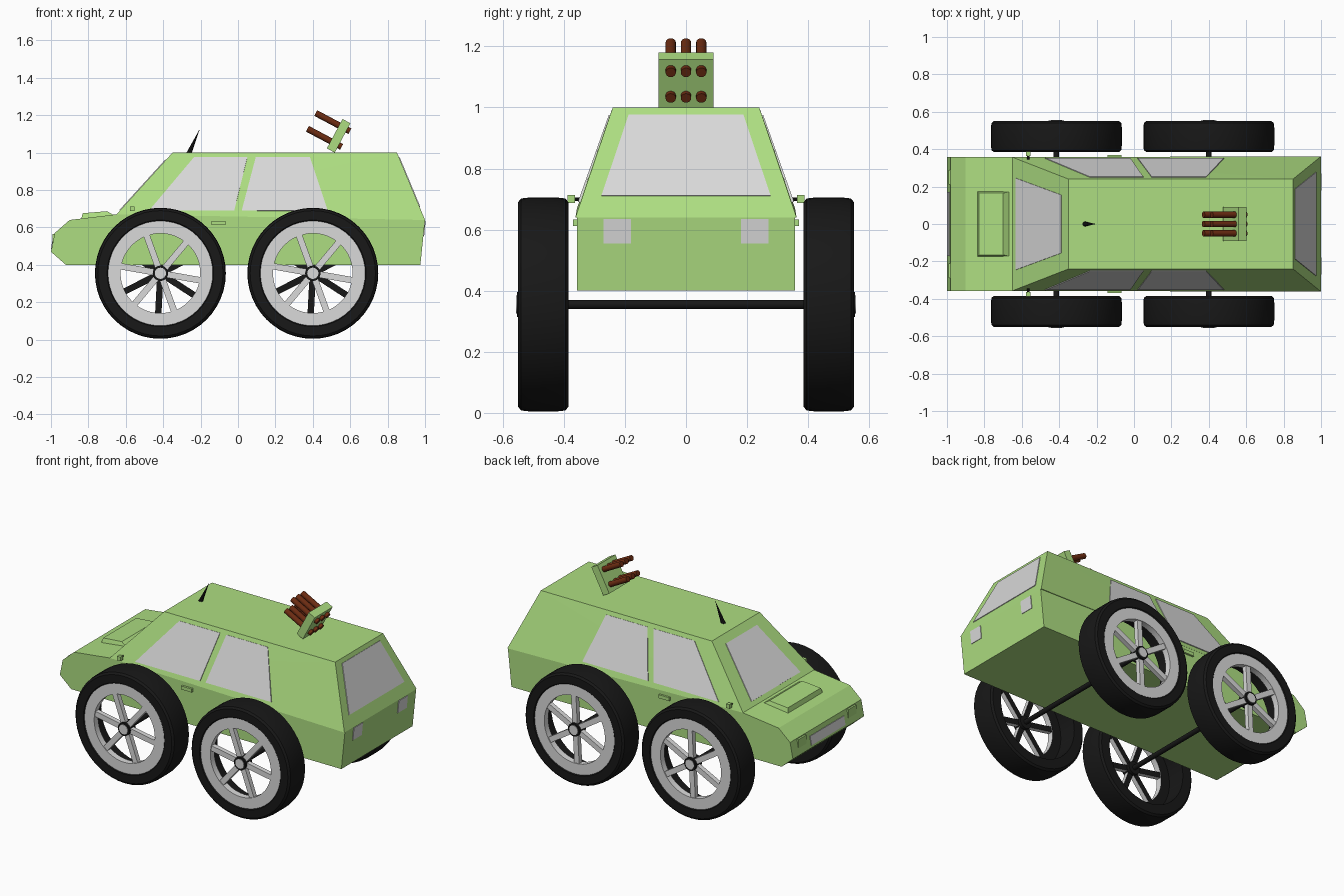
import bpy, bmesh, math
from mathutils import Vector, Matrix

old = bpy.data.objects.get("Cube")
if old:
    bpy.data.objects.remove(old)


def material(name, r, g, b):
    m = bpy.data.materials.new(name)
    m.use_nodes = True
    m.diffuse_color = (r, g, b, 1)
    m.node_tree.nodes["Principled BSDF"].inputs["Base Color"].default_value = (r, g, b, 1)
    return m


green = material("pale green", 0.42, 0.73, 0.22)
grey = material("light grey", 0.70, 0.70, 0.70)
black = material("tyre black", 0.009, 0.009, 0.009)
brown = material("rust brown", 0.15, 0.025, 0.006)


def finish(name, bm, *mats, smooth=False):
    bmesh.ops.recalc_face_normals(bm, faces=bm.faces)
    me = bpy.data.meshes.new(name)
    bm.to_mesh(me)
    bm.free()
    ob = bpy.data.objects.new(name, me)
    bpy.context.collection.objects.link(ob)
    for m in mats:
        me.materials.append(m)
    if smooth:
        bpy.ops.object.select_all(action='DESELECT')
        ob.select_set(True)
        bpy.context.view_layer.objects.active = ob
        bpy.ops.object.shade_smooth_by_angle(angle=math.radians(35))
    return ob


def hull(name, pts, mat):
    # solid from points, mirrored in y
    bm = bmesh.new()
    for x, y, z in pts:
        for s in (-1, 1):
            bm.verts.new((x, s * y, z))
    bmesh.ops.convex_hull(bm, input=bm.verts)
    bmesh.ops.dissolve_limit(bm, angle_limit=0.01, verts=bm.verts, edges=bm.edges)
    return finish(name, bm, mat)


def plate(name, pts, mat, half=0.004):
    pts = [Vector(p) for p in pts]
    n = (pts[1] - pts[0]).cross(pts[2] - pts[0]).normalized() * half
    bm = bmesh.new()
    lo = [bm.verts.new(p - n) for p in pts]
    hi = [bm.verts.new(p + n) for p in pts]
    bm.faces.new(lo)
    bm.faces.new(hi)
    for i in range(len(pts)):
        j = (i + 1) % len(pts)
        bm.faces.new((lo[i], lo[j], hi[j], hi[i]))
    return finish(name, bm, mat)


def box(name, centre, size, mat, rot=None):
    bm = bmesh.new()
    m = Matrix.Translation(centre) @ (rot or Matrix()) @ Matrix.Diagonal((*size, 1))
    bmesh.ops.create_cube(bm, size=1, matrix=m)
    return finish(name, bm, mat)


def rod(name, a, b, r1, r2, mat, seg=16):
    a, b = Vector(a), Vector(b)
    d = b - a
    bm = bmesh.new()
    m = Matrix.Translation((a + b) / 2) @ d.to_track_quat('Z', 'Y').to_matrix().to_4x4()
    bmesh.ops.create_cone(bm, cap_ends=True, segments=seg, radius1=r1, radius2=r2,
                          depth=d.length, matrix=m)
    return finish(name, bm, mat, smooth=True)


def ring(bm, profile, x, z, side, seg=48):
    # closed (radius, y) profile turned about the wheel axis
    vs = [bm.verts.new((x + r, side * y, z)) for r, y in profile]
    es = [bm.edges.new((vs[i], vs[(i + 1) % len(vs)])) for i in range(len(vs))]
    bmesh.ops.spin(bm, geom=vs + es, cent=(x, 0, z), axis=(0, 1, 0),
                   angle=math.tau, steps=seg, use_merge=True)
    bmesh.ops.remove_doubles(bm, verts=bm.verts, dist=0.0005)


# Body: lower hull with nose, then tapering cabin
W = 0.357
nose = [(-0.92, 0.4), (-1, 0.47), (-0.98, 0.57), (-0.9, 0.64), (-0.65, 0.67)]
hull("lower_body", [(x, W, z) for x, z in nose + [(1, 0.64), (0.975, 0.4)]], green)
hull("cabin", [(-0.35, 0.24, 1), (0.85, 0.24, 1), (-0.65, W, 0.67), (1, 0.362, 0.64)], green)
hull("hood_scoop", [(-0.84, 0.175, 0.64), (-0.83, 0.165, 0.676), (-0.7, 0.165, 0.687),
                    (-0.655, 0.175, 0.66)], green)

# Windows
def side_y(z):
    return W - (z - 0.67) * (W - 0.24) / 0.33


panes = {"front_window": [(-0.475, 0.69), (-0.235, 0.975), (0.05, 0.975), (-0.02, 0.69)],
         "rear_window": [(0.02, 0.69), (0.095, 0.975), (0.385, 0.975), (0.48, 0.69)]}
for s, tag in ((-1, "right"), (1, "left")):
    for name, pts in panes.items():
        plate(f"{name}_{tag}", [(x, s * side_y(z), z) for x, z in pts], grey)


def end_pane(name, x_of_z, z0, y0, z1, y1, mat=grey):
    plate(name, [(x_of_z(z0), -y0, z0), (x_of_z(z0), y0, z0),
                 (x_of_z(z1), y1, z1), (x_of_z(z1), -y1, z1)], mat)


end_pane("windscreen", lambda z: -0.65 + (z - 0.67) / 1.1, 0.692, 0.245, 0.96, 0.155)
end_pane("back_window", lambda z: 1 - (z - 0.64) / 2.4, 0.71, 0.277, 0.975, 0.188)
end_pane("front_plate", lambda z: -1 + (z - 0.47) / 5, 0.485, 0.17, 0.54, 0.17)

# Axles and wheels
for x, end in ((-0.415, "front"), (0.40, "rear")):
    rod(f"{end}_axle", (x, -0.54, 0.355), (x, 0.54, 0.355), 0.015, 0.015, black)
    for s, tag in ((-1, "right"), (1, "left")):
        bm = bmesh.new()
        ring(bm, [(0.275, 0.385), (0.335, 0.385), (0.347, 0.395), (0.35, 0.42), (0.35, 0.515),
                  (0.347, 0.54), (0.335, 0.55), (0.285, 0.55), (0.275, 0.54)], x, 0.355, s)
        finish(f"{end}_{tag}_tyre", bm, black, smooth=True)
        bm = bmesh.new()
        ring(bm, [(0.213, 0.505), (0.287, 0.505), (0.287, 0.545), (0.213, 0.545)], x, 0.355, s)
        for k in range(6):
            a = math.radians((50 if s < 0 else 27) + 60 * k)
            m = (Matrix.Translation((x, s * 0.525, 0.355)) @ Matrix.Rotation(-a, 4, 'Y')
                 @ Matrix.Translation((0.125, 0, 0)) @ Matrix.Diagonal((0.19, 0.03, 0.034, 1)))
            bmesh.ops.create_cube(bm, size=1, matrix=m)
        bmesh.ops.recalc_face_normals(bm, faces=bm.faces)
        for f in bm.faces:
            f.material_index = int(f.normal.y * s < -0.5)
        finish(f"{end}_{tag}_rim", bm, grey, black, smooth=True)
        rod(f"{end}_{tag}_hub", (x, s * 0.49, 0.355), (x, s * 0.553, 0.355), 0.041, 0.041, black, 24)
        rod(f"{end}_{tag}_hub_cap", (x, s * 0.55, 0.355), (x, s * 0.556, 0.355), 0.03, 0.03, grey, 24)

# Mirrors, handles, lamps
for s, tag in ((-1, "right"), (1, "left")):
    rod(f"{tag}_mirror_arm", (-0.565, s * 0.33, 0.70), (-0.565, s * 0.375, 0.70), 0.006, 0.006, black, 8)
    box(f"{tag}_mirror", (-0.565, s * 0.376, 0.70), (0.024, 0.024, 0.026), green)
    box(f"{tag}_door_handle", (-0.103, s * 0.36, 0.623), (0.075, 0.02, 0.022), green)
    plate(f"{tag}_tail_lamp", [(1 - (0.64 - z) / 9.6, s * y, z) for y, z in
                               ((0.18, 0.555), (0.27, 0.555), (0.27, 0.635), (0.18, 0.635))], grey)
    box(f"{tag}_nose_lamp", (-0.982, s * 0.25, 0.535), (0.02, 0.08, 0.06), green)

# Antenna
rod("antenna", (-0.265, 0, 0.99), (-0.205, 0, 1.125), 0.014, 0.0005, black, 8)

# Roof launcher: tilted plate carrying two rows of tubes
tilt = Matrix.Rotation(math.radians(28), 4, 'Y')
base = Vector((0.538, 0, 1.09))
box("launcher_plate", base, (0.048, 0.18, 0.178), green, tilt)
turn = tilt.to_3x3()
for row, h in (("lower", -0.045), ("upper", 0.05)):
    for k in (-1, 0, 1):
        a = base + turn @ Vector((0.042, k * 0.05, h))
        b = base + turn @ Vector((-0.165, k * 0.05, h))
        rod(f"{row}_tube_{k + 2}", a, b, 0.017, 0.017, brown)
